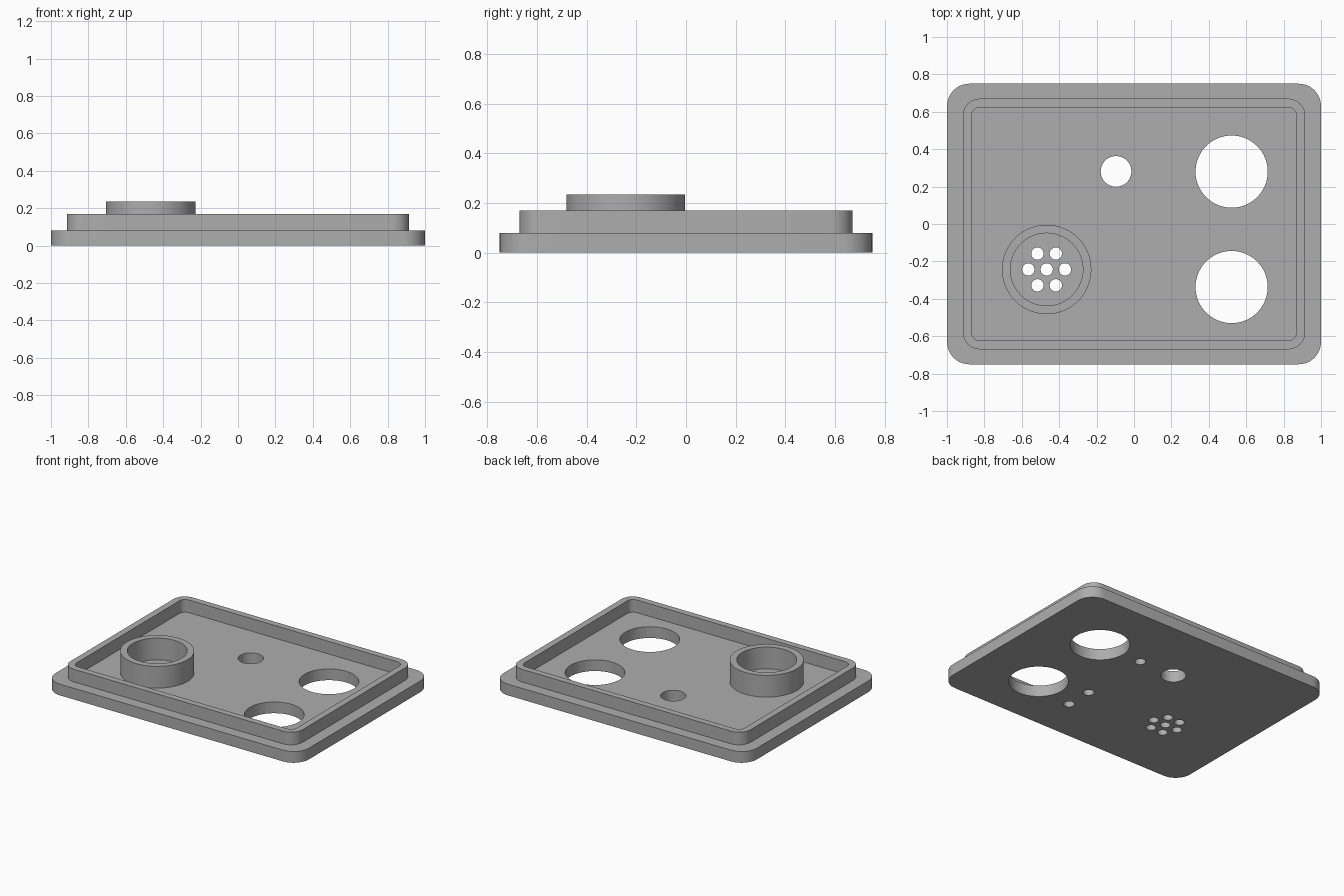
import bpy, bmesh
from math import sin, cos, pi, radians

if "Cube" in bpy.data.objects:
    bpy.data.objects.remove(bpy.data.objects["Cube"], do_unlink=True)

grey = bpy.data.materials.new("plain grey")
grey.use_nodes = True
COLOUR = (0.42, 0.42, 0.42, 1)
grey.diffuse_color = COLOUR
grey.node_tree.nodes["Principled BSDF"].inputs["Base Color"].default_value = COLOUR


def circle(centre, r, n=64):
    return [(centre[0] + r * cos(2 * pi * i / n), centre[1] + r * sin(2 * pi * i / n))
            for i in range(n)]


def rounded_rect(hx, hy, r, steps=12):
    pts = []
    for q, (sx, sy) in enumerate([(1, 1), (-1, 1), (-1, -1), (1, -1)]):
        for i in range(steps + 1):
            a = (q + i / steps) * pi / 2
            pts.append((sx * (hx - r) + r * cos(a), sy * (hy - r) + r * sin(a)))
    return pts


def prisms(name, items):
    """One object made of upright prisms, each given as (outline, bottom, top)."""
    bm = bmesh.new()
    for outline, z0, z1 in items:
        low = [bm.verts.new((x, y, z0)) for x, y in outline]
        high = [bm.verts.new((x, y, z1)) for x, y in outline]
        bm.faces.new(low[::-1])
        bm.faces.new(high)
        for i in range(len(low)):
            j = (i + 1) % len(low)
            bm.faces.new((low[i], low[j], high[j], high[i]))
    mesh = bpy.data.meshes.new(name)
    bm.to_mesh(mesh)
    bm.free()
    mesh.materials.append(grey)
    obj = bpy.data.objects.new(name, mesh)
    bpy.context.collection.objects.link(obj)
    return obj


def build(name, solid, cuts):
    """A prism with other prisms cut out of it."""
    obj = prisms(name, [solid])
    cutter = prisms(name + "_cutter", cuts)
    cutter.hide_render = True
    mod = obj.modifiers.new("cut", 'BOOLEAN')
    mod.operation = 'DIFFERENCE'
    mod.solver = 'EXACT'
    mod.object = cutter
    bpy.ops.object.select_all(action='DESELECT')
    obj.select_set(True)
    bpy.context.view_layer.objects.active = obj
    bpy.ops.object.modifier_apply(modifier=mod.name)
    bpy.data.objects.remove(cutter, do_unlink=True)
    bpy.ops.object.shade_smooth_by_angle(angle=radians(30))
    return obj


FLOOR, RIM, BOSS = 0.08, 0.17, 0.235
SINK = 0.01
boss_at = (-0.467, -0.243)
pitch = 0.098

# Holes through the plate: two large, one small, and a seven-hole grille
through = [circle((0.522, 0.28), 0.193), circle((0.522, -0.337), 0.193),
           circle((-0.096, 0.281), 0.082, 48), circle(boss_at, 0.033, 32)]
for k in range(6):
    a = k * pi / 3
    spot = (boss_at[0] + pitch * cos(a), boss_at[1] + pitch * sin(a))
    through.append(circle(spot, 0.033, 32))
cuts = [(o, -0.1, 0.3) for o in through]

# Shallow pockets in the underside
for y in (0.28, -0.337 + pitch, -0.337 - pitch):
    cuts.append((circle((0.183, y), 0.036, 32), -0.1, 0.04))

build("base_plate", (rounded_rect(1, 0.75, 0.12), 0, FLOOR), cuts)

# Raised lip around the plate
build("raised_rim", (rounded_rect(0.915, 0.67, 0.09), FLOOR - SINK, RIM),
      [(rounded_rect(0.868, 0.624, 0.045), -0.1, 0.4)])

# Round collar around the grille
build("grille_collar", (circle(boss_at, 0.239), FLOOR - SINK, BOSS),
      [(circle(boss_at, 0.194), -0.1, 0.4)])
